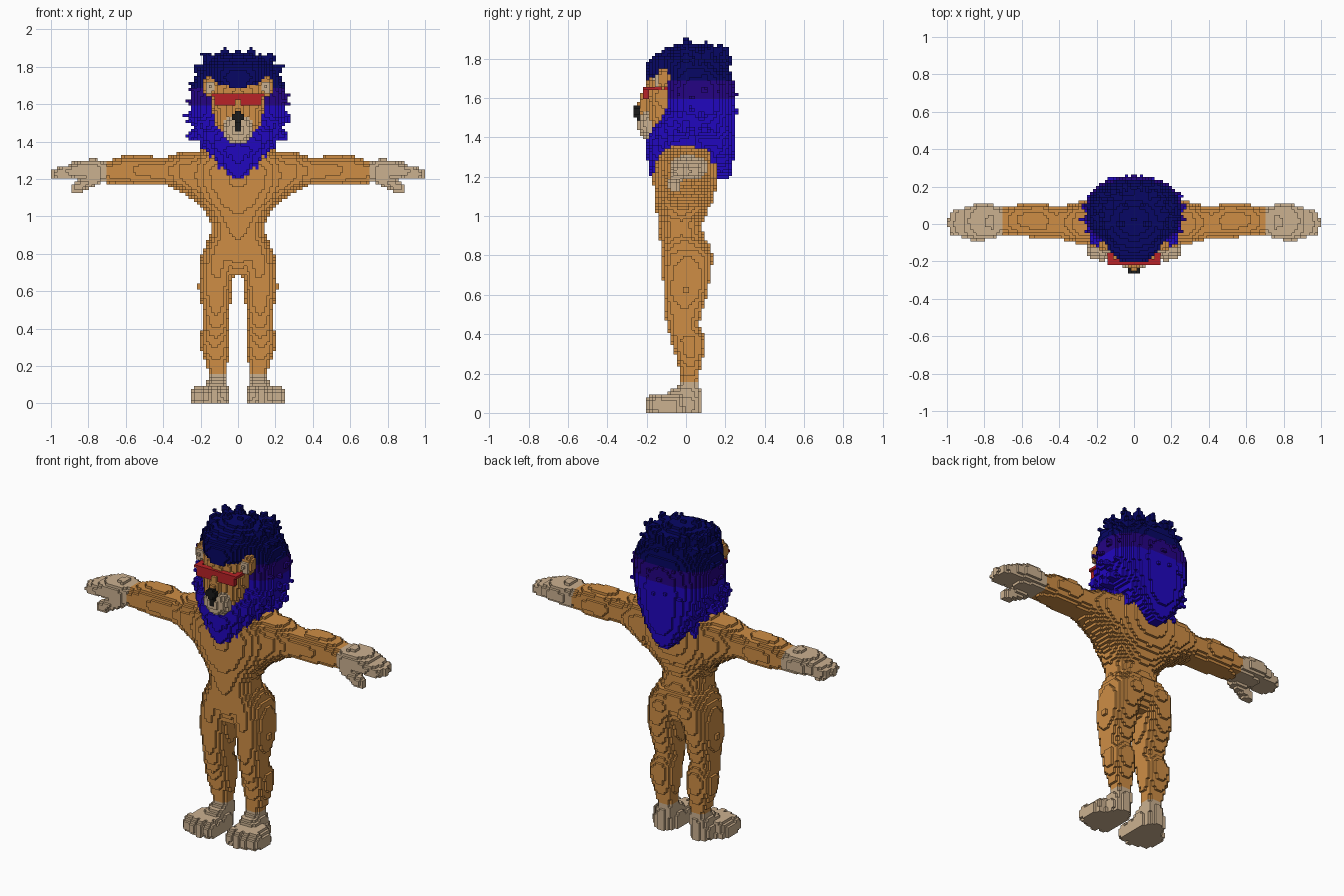
import bpy, math, random
from mathutils import Vector

if "Cube" in bpy.data.objects:
    bpy.data.objects.remove(bpy.data.objects["Cube"])

random.seed(4)
S = 1 / 64            # block size
cells = {}            # block position -> part name


def fill(part, lo, hi, inside, mirror=False):
    """Fill every block whose centre passes the test."""
    rng = [range(math.floor(a / S) - 1, math.ceil(b / S) + 1) for a, b in zip(lo, hi)]
    for k in rng[2]:
        if k < 0:
            continue
        for j in rng[1]:
            for i in rng[0]:
                if inside((i + .5) * S, (j + .5) * S, (k + .5) * S):
                    cells[i, j, k] = part
                    if mirror:
                        cells[-1 - i, j, k] = part


def blob(part, c, r, mirror=False):
    fill(part, [a - b for a, b in zip(c, r)], [a + b for a, b in zip(c, r)],
         lambda x, y, z: ((x - c[0]) / r[0])**2 + ((y - c[1]) / r[1])**2 + ((z - c[2]) / r[2])**2 <= 1, mirror)


def box(part, lo, hi, mirror=False):
    fill(part, lo, hi, lambda *p: all(a <= v <= b for a, v, b in zip(lo, p, hi)), mirror)


def limb(part, p, q, r0, r1, mirror=False):
    """Tapered rod from p to q."""
    p, q = Vector(p), Vector(q)
    d, m = q - p, max(r0, r1)
    def inside(x, y, z):
        v = Vector((x, y, z)) - p
        t = min(1, max(0, v.dot(d) / d.length_squared))
        return (v - d * t).length <= r0 + (r1 - r0) * t
    fill(part, [min(a, b) - m for a, b in zip(p, q)], [max(a, b) + m for a, b in zip(p, q)], inside, mirror)


def loft(part, secs, axis=2, mirror=False, n=2.3):
    """Rounded sections (t, a0, a1, b0, b1) blended along x or z."""
    lims = [min(s[1] for s in secs), max(s[2] for s in secs), min(s[3] for s in secs), max(s[4] for s in secs)]
    ext = (secs[0][0], secs[-1][0])
    cache = {}
    def section(t):
        if t not in cache:
            cache[t] = None
            for s, e in zip(secs, secs[1:]):
                if s[0] <= t <= e[0]:
                    f = (t - s[0]) / (e[0] - s[0])
                    f = f * f * (3 - 2 * f) * .5 + f * .5
                    cache[t] = [u + (v - u) * f for u, v in zip(s[1:], e[1:])]
        return cache[t]
    def inside(x, y, z):
        t, a, b = (z, x, y) if axis == 2 else (x, y, z)
        s = section(t)
        if not s:
            return False
        return (abs(2 * a - s[0] - s[1]) / (s[1] - s[0]))**n + (abs(2 * b - s[2] - s[3]) / (s[3] - s[2]))**n <= 1
    if axis == 2:
        fill(part, (lims[0], lims[2], ext[0]), (lims[1], lims[3], ext[1]), inside, mirror)
    else:
        fill(part, (ext[0], lims[0], lims[2]), (ext[1], lims[1], lims[3]), inside, mirror)


def sym(rows):
    return [(z, -w, w, f, b) for z, w, f, b in rows]


# torso
loft('body', sym([(.69, .11, -.09, .08), (.78, .19, -.125, .12), (.85, .175, -.13, .12), (.9, .148, -.135, .09),
                  (.96, .142, -.14, .08), (1.02, .17, -.15, .11), (1.1, .24, -.16, .145), (1.17, .275, -.165, .155),
                  (1.25, .29, -.165, .157), (1.31, .28, -.15, .155), (1.36, .19, -.13, .14)]))
blob('body', (.085, .06, .78), (.085, .08, .09), True)
# legs
loft('body', [(.08, .055, .155, -.04, .07), (.16, .06, .155, -.03, .066), (.21, .055, .175, -.033, .07),
              (.3, .045, .2, -.055, .09), (.37, .045, .2, -.075, .1), (.45, .05, .185, -.1, .068),
              (.52, .04, .195, -.107, .085), (.62, .03, .212, -.115, .11), (.72, .015, .207, -.12, .13),
              (.8, .005, .195, -.122, .135), (.88, .01, .155, -.12, .1)], mirror=True)
# arms
loft('body', [(.2, -.12, .13, 1.06, 1.35), (.29, -.11, .12, 1.12, 1.35), (.36, -.088, .1, 1.16, 1.322),
              (.42, -.08, .095, 1.172, 1.312), (.5, -.075, .11, 1.165, 1.33), (.6, -.068, .105, 1.165, 1.325),
              (.705, -.06, .09, 1.18, 1.297)], axis=0, mirror=True)
# hands with fingers and thumb
loft('hand', [(.70, -.06, .09, 1.18, 1.297), (.76, -.08, .105, 1.185, 1.307), (.84, -.082, .11, 1.192, 1.302),
              (.90, -.06, .09, 1.205, 1.285)], axis=0, mirror=True, n=2.6)
for y0, y1, x1 in ((-.045, -.035, .955), (.01, .005, .972), (.065, .045, .955)):
    limb('hand', (.85, y0, 1.25), (x1, y1, 1.228), .036, .03, True)
limb('hand', (.76, -.045, 1.205), (.86, -.062, 1.152), .035, .031, True)
# feet with toes
for c in [c for c in cells if (c[2] + .5) * S < .155]:
    cells[c] = 'foot'
loft('foot', [(0, .05, .19, -.13, .072), (.05, .05, .195, -.14, .072), (.1, .055, .175, -.1, .072),
              (.14, .06, .155, -.04, .07)], mirror=True, n=2.6)
loft('foot', [(0, .05, .245, -.18, .0), (.06, .05, .25, -.185, -.01), (.1, .07, .21, -.15, -.01)], mirror=True, n=3)
for x, y in ((.076, -.155), (.124, -.165), (.172, -.16), (.22, -.14)):
    blob('foot', (x, y, .04), (.029, .045, .052), True)

# mane: back hair, beard, forelock
loft('mane', sym([(1.18, .025, .16, .22), (1.25, .09, .12, .24), (1.35, .16, .03, .25), (1.45, .225, -.11, .25),
                  (1.55, .255, -.12, .25), (1.65, .255, -.115, .245), (1.72, .24, -.12, .235),
                  (1.78, .21, -.14, .21), (1.83, .16, -.12, .16), (1.88, .06, -.04, .07)]), n=2.5)
loft('mane', sym([(1.2, .02, -.19, -.13), (1.28, .10, -.195, -.05), (1.35, .16, -.2, .1), (1.42, .205, -.19, .1),
                  (1.5, .235, -.14, .1), (1.56, .24, -.11, .1)]))
loft('mane', sym([(1.69, .10, -.2, 0), (1.74, .145, -.207, .05), (1.79, .16, -.195, .1), (1.85, .1, -.11, .1)]))
# mane locks around the sides and back
for z, n, w, rise in ((1.37, 9, .72, -.09), (1.46, 13, .97, -.05), (1.53, 14, 1.02, .0), (1.60, 13, .98, .03),
                      (1.66, 13, .95, .04), (1.74, 12, .86, .06), (1.79, 10, .7, .07)):
    for i in range(n):
        a = math.radians(-25 + 230 * i / (n - 1))
        dz = random.uniform(-.02, .02)
        u = random.uniform(1.08, 1.17) * w
        limb('mane', (.19 * w * math.cos(a), .05 + .15 * w * math.sin(a), z + dz),
             (.255 * u * math.cos(a), .05 + .19 * max(u, .95) * math.sin(a), z + dz + rise), .05, .004)
# crown tufts and hanging tips
for x, y, z in ((0, .02, 1.89), (.075, .0, 1.92), (.17, .0, 1.875), (.05, .1, 1.88), (.12, .1, 1.86),
                (.1, -.1, 1.85), (0, -.12, 1.85)):
    limb('mane', (x * .8, y * .9, 1.78), (x, y, z), .055, .006, True)
for x, y, z in ((.05, .2, 1.23), (.1, .19, 1.27), (.15, .17, 1.31), (.05, -.165, 1.23), (.1, -.15, 1.26),
                (.15, -.12, 1.31), (.195, -.08, 1.36)):
    limb('mane', (x, y, z + .12), (x, y, z), .04, .006, True)

# head, brow and snout
loft('head', sym([(1.41, .09, -.19, 0), (1.5, .125, -.2, 0), (1.6, .145, -.2, 0), (1.7, .14, -.185, 0)]), n=2.5)
limb('head', (0, -.175, 1.66), (0, -.215, 1.55), .035, .035)
blob('muzzle', (0, -.172, 1.465), (.085, .077, .08))
blob('nose', (0, -.248, 1.535), (.036, .025, .024))
limb('nose', (0, -.248, 1.53), (0, -.243, 1.46), .018, .009)
# ears
blob('ear', (.15, -.115, 1.7), (.042, .032, .055), True)
blob('inner_ear', (.152, -.145, 1.692), (.024, .02, .034), True)
# sunglasses: lenses, bridge and side arms
box('sunglasses', (.017, -.213, 1.595), (.118, -.185, 1.655), True)
box('sunglasses', (0, -.213, 1.625), (.03, -.185, 1.655), True)
box('sunglasses', (.108, -.213, 1.64), (.138, -.1, 1.656), True)

# materials
colours = {'golden fur': (.62, .27, .06), 'pale fur': (.60, .44, .28), 'navy hair': (.002, .002, .13),
           'purple hair': (.018, .001, .23), 'blue hair': (.015, .002, .52), 'red plastic': (.48, .016, .02),
           'black nose': (.01, .01, .01)}
mats = {}
for name, c in colours.items():
    mats[name] = bpy.data.materials.new(name)
    mats[name].diffuse_color = (*c, 1)
palette = {'body': ['golden fur'], 'head': ['golden fur'], 'ear': ['golden fur'], 'hand': ['pale fur'],
           'foot': ['pale fur'], 'muzzle': ['pale fur'], 'inner_ear': ['pale fur'], 'nose': ['black nose'],
           'sunglasses': ['red plastic'], 'mane': ['blue hair', 'purple hair', 'navy hair']}

# each block side: neighbour direction and its four corners
sides = [((1, 0, 0), ((1, 0, 0), (1, 1, 0), (1, 1, 1), (1, 0, 1))),
         ((-1, 0, 0), ((0, 0, 0), (0, 0, 1), (0, 1, 1), (0, 1, 0))),
         ((0, 1, 0), ((0, 1, 0), (0, 1, 1), (1, 1, 1), (1, 1, 0))),
         ((0, -1, 0), ((0, 0, 0), (1, 0, 0), (1, 0, 1), (0, 0, 1))),
         ((0, 0, 1), ((0, 0, 1), (1, 0, 1), (1, 1, 1), (0, 1, 1))),
         ((0, 0, -1), ((0, 0, 0), (0, 1, 0), (1, 1, 0), (1, 0, 0)))]

# turn the outer block sides of each part into one mesh
for part, names in palette.items():
    verts, faces, idx = {}, [], []
    for (i, j, k), p in cells.items():
        if p != part:
            continue
        z = (k + .5) * S
        m = (z > 1.6) + (z > 1.695) if part == 'mane' else 0
        for (a, b, c), corners in sides:
            if (i + a, j + b, k + c) not in cells:
                faces.append([verts.setdefault((i + u, j + v, k + w), len(verts)) for u, v, w in corners])
                idx.append(m)
    me = bpy.data.meshes.new(part)
    me.from_pydata([(x * S, y * S, z * S) for x, y, z in verts], [], faces)
    for n in names:
        me.materials.append(mats[n])
    me.polygons.foreach_set('material_index', idx)
    me.update()
    bpy.context.collection.objects.link(bpy.data.objects.new(part, me))

for m in bpy.data.materials:
    if m.users and not m.is_grease_pencil:
        m.use_nodes = True
        m.node_tree.nodes["Principled BSDF"].inputs["Base Color"].default_value = m.diffuse_color
